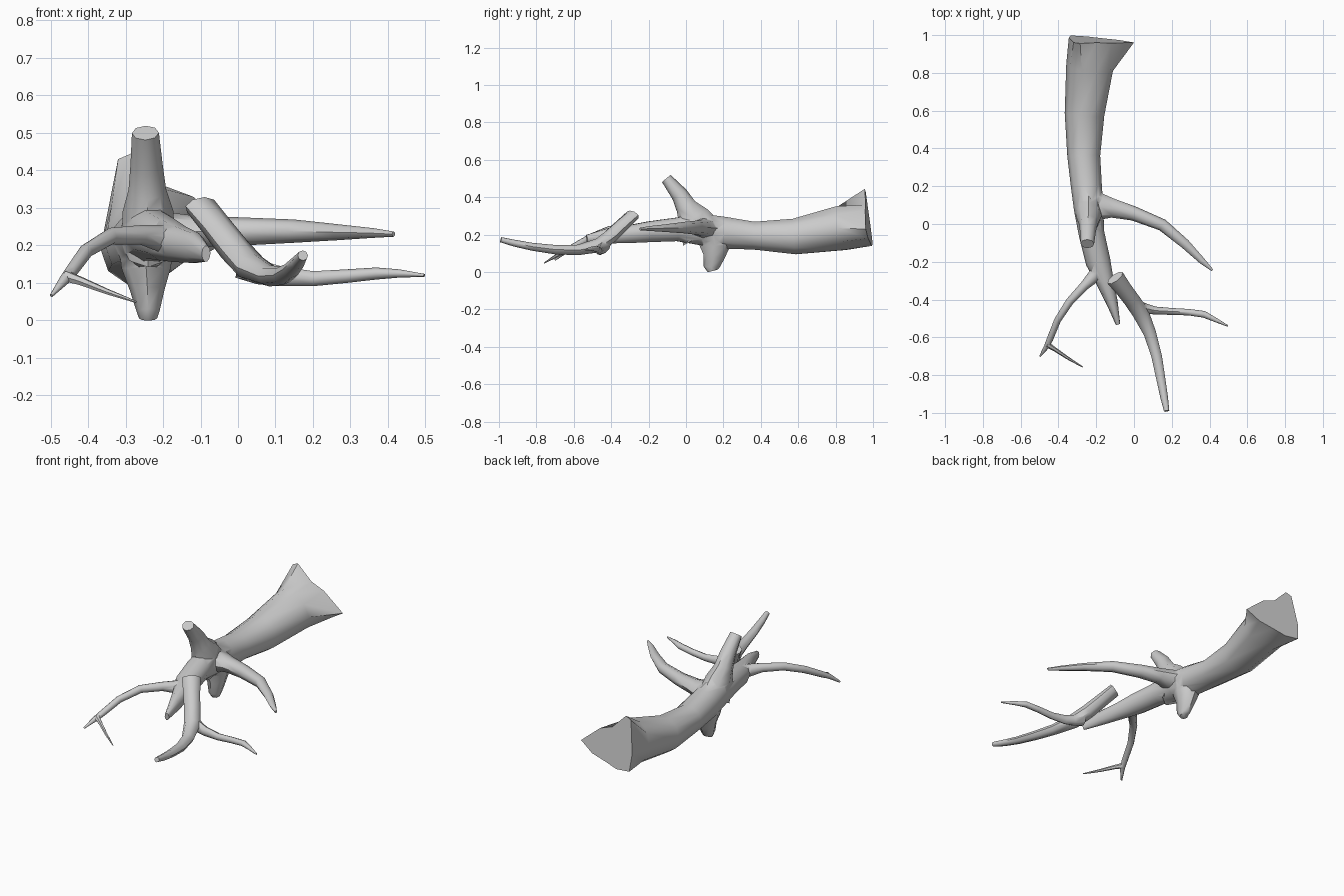
import bpy, bmesh, math
from mathutils import Vector


def tube(name, path, up=(0, 0, 1), sides=10, first_ring=None):
    """Sweep rings along path points (x, y, z, side radius, up radius)."""
    bm = bmesh.new()
    up = Vector(up)
    pts = [Vector(p[:3]) for p in path]
    rings = []
    for i, p in enumerate(path):
        t = (pts[min(i + 1, len(pts) - 1)] - pts[max(i - 1, 0)]).normalized()
        side = up.cross(t).normalized()
        top = t.cross(side)
        ring = []
        for k in range(sides):
            a = 2 * math.pi * k / sides
            ring.append(bm.verts.new(pts[i] + side * math.cos(a) * p[3] + top * math.sin(a) * p[4]))
        rings.append(ring)
    if first_ring:
        for v, co in zip(rings[0], first_ring):
            v.co = co
    for a, b in zip(rings, rings[1:]):
        for k in range(sides):
            n = (k + 1) % sides
            bm.faces.new((a[k], a[n], b[n], b[k]))
    bm.faces.new(rings[0])
    bm.faces.new(rings[-1])
    bmesh.ops.recalc_face_normals(bm, faces=bm.faces)
    me = bpy.data.meshes.new(name)
    bm.to_mesh(me)
    bm.free()
    ob = bpy.data.objects.new(name, me)
    bpy.context.collection.objects.link(ob)
    return ob


def fuse(base, parts):
    """Union the branches into one limb and smooth it."""
    bpy.context.view_layer.objects.active = base
    for part in parts:
        m = base.modifiers.new("union", 'BOOLEAN')
        m.operation = 'UNION'
        m.solver = 'EXACT'
        m.object = part
        bpy.ops.object.modifier_apply(modifier=m.name)
        bpy.data.objects.remove(part)
    bpy.ops.object.select_all(action='DESELECT')
    base.select_set(True)
    bpy.ops.object.shade_smooth_by_angle(angle=math.radians(48))


# Ragged broken end of the trunk, as an x/z outline on a tilted plane
outline = [(0, .23), (-.12, .33), (-.2, .36), (-.285, .445), (-.32, .43),
           (-.345, .25), (-.335, .15), (-.25, .14), (-.17, .16), (-.08, .18)]
broken_end = [(x, 1 - .13 * (z - .14) - .08 * (x + .34), z) for x, z in outline]

# Main trunk
trunk = tube("trunk", [
    (-.2, .97, .27, .14, .13), (-.235, .83, .235, .125, .125), (-.262, .58, .19, .105, .1),
    (-.266, .36, .195, .087, .078), (-.252, .2, .21, .082, .09), (-.24, .08, .228, .078, .088),
    (-.225, -.05, .228, .068, .066), (-.19, -.2, .215, .066, .058), (-.155, -.3, .203, .048, .05),
    (-.115, -.42, .193, .03, .042), (-.085, -.53, .178, .012, .022)], first_ring=broken_end)

# Branches growing from the trunk
upper_stub = tube("upper_stub", [
    (-.24, .09, .2, .12, .07), (-.24, .04, .29, .088, .068), (-.242, 0, .35, .056, .05),
    (-.244, -.035, .415, .045, .043), (-.247, -.105, .5, .03, .036)], up=(1, 0, 0), sides=8)
lower_stub = tube("lower_stub", [
    (-.245, .15, .22, .09, .075), (-.245, .155, .14, .082, .066), (-.242, .15, .08, .056, .046),
    (-.24, .135, .025, .042, .031), (-.24, .14, .005, .024, .024)], up=(1, 0, 0), sides=8)
right_branch = tube("right_branch", [
    (-.25, .11, .232, .1, .06), (-.175, .09, .235, .07, .052), (-.11, .083, .237, .05, .042),
    (0, .055, .237, .038, .038), (.15, -.005, .238, .032, .031), (.27, -.105, .235, .026, .021),
    (.36, -.195, .233, .017, .013), (.415, -.245, .23, .006, .007)], sides=8)
left_branch = tube("left_branch", [
    (-.16, -.21, .21, .05, .045), (-.215, -.28, .22, .035, .035), (-.26, -.325, .228, .025, .026),
    (-.34, -.41, .224, .021, .023), (-.405, -.51, .185, .018, .02), (-.445, -.61, .13, .017, .017),
    (-.463, -.65, .108, .014, .014), (-.498, -.7, .066, .004, .005)], sides=8)
left_twig = tube("left_twig", [
    (-.46, -.638, .118, .016, .016), (-.42, -.663, .105, .011, .012),
    (-.35, -.71, .077, .008, .008), (-.272, -.757, .049, .003, .003)], sides=6)
fuse(trunk, [upper_stub, lower_stub, right_branch, left_branch, left_twig])

# Separate forked branch lying in front
forked_branch = tube("forked_branch", [
    (-.1, -.285, .305, .05, .03), (-.055, -.345, .248, .044, .036), (-.01, -.405, .19, .043, .04),
    (.035, -.47, .142, .044, .038), (.085, -.58, .118, .033, .028), (.12, -.7, .12, .028, .025),
    (.142, -.82, .135, .024, .021), (.16, -.92, .155, .02, .018), (.173, -.99, .173, .014, .014)],
    sides=8)
fork_arm = tube("fork_arm", [
    (.01, -.44, .15, .04, .04), (.06, -.447, .127, .027, .032), (.11, -.458, .118, .021, .027),
    (.2, -.463, .111, .018, .02), (.29, -.467, .118, .017, .018), (.37, -.478, .125, .018, .016),
    (.43, -.507, .125, .012, .011), (.497, -.54, .12, .004, .004)], sides=8)
fuse(forked_branch, [fork_arm])
